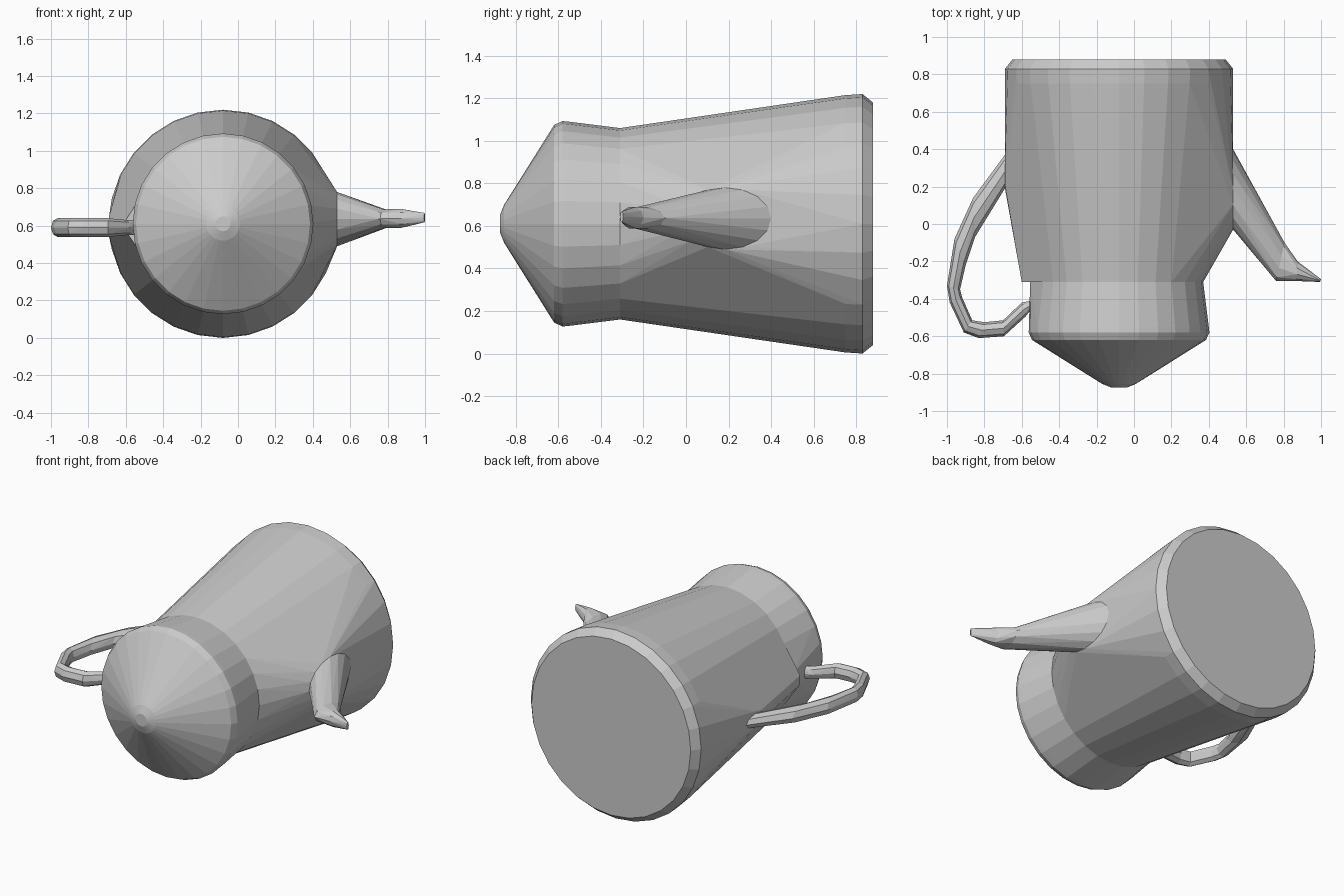
import bpy, bmesh
from math import cos, sin, tau, hypot

if "Cube" in bpy.data.objects:
    bpy.data.objects.remove(bpy.data.objects["Cube"])

CX, CZ = -0.08, 0.61          # axis of the pot, which lies along y


def hull(name, points):
    """Flat-faced convex solid around a set of points."""
    bm = bmesh.new()
    verts = [bm.verts.new(p) for p in points]
    bmesh.ops.convex_hull(bm, input=verts)
    bmesh.ops.delete(bm, geom=[v for v in bm.verts if not v.link_faces], context='VERTS')
    bmesh.ops.dissolve_limit(bm, angle_limit=0.01, verts=bm.verts[:], edges=bm.edges[:])
    bmesh.ops.recalc_face_normals(bm, faces=bm.faces[:])
    me = bpy.data.meshes.new(name)
    bm.to_mesh(me)
    bm.free()
    ob = bpy.data.objects.new(name, me)
    bpy.context.collection.objects.link(ob)
    return ob


def rings(profile, n):
    """Circles around the pot axis from (y, radius) pairs."""
    return [(CX + r * cos(tau * i / n), y, CZ + r * sin(tau * i / n))
            for y, r in profile for i in range(n)]


def section(a, b, z, h, n):
    """Upright oval spanning two points in the xy plane."""
    pts = []
    for i in range(n):
        t = 0.5 + 0.5 * cos(tau * i / n)
        pts.append((a[0] + (b[0] - a[0]) * t, a[1] + (b[1] - a[1]) * t,
                    z + h * sin(tau * i / n)))
    return pts


# Where the spout and handle meet the body
spout_root = section((0.53, -0.03), (0.53, 0.40), 0.635, 0.145, 16)
handle_root = section((-0.69, 0.19), (-0.69, 0.37), 0.595, 0.05, 8)

# Tapered body, widened to take the spout and handle roots
hull("body", rings([(-0.31, 0.45), (0.75, 0.605), (0.83, 0.61), (0.88, 0.57)], 28)
     + spout_root + handle_root + [(-0.60, -0.31, 0.57), (-0.60, -0.31, 0.63)])

# Collar and conical lid
hull("lid", rings([(-0.31, 0.45), (-0.55, 0.48), (-0.58, 0.483), (-0.62, 0.465),
                   (-0.855, 0.09), (-0.875, 0.04)], 28)
     + [(-0.555, -0.31, 0.56), (-0.555, -0.31, 0.635)])

# Spout, in three straight pieces
spout = [spout_root,
         section((0.76, -0.305), (0.805, -0.10), 0.637, 0.053, 10),
         section((0.87, -0.305), (0.875, -0.20), 0.639, 0.053, 10),
         section((0.995, -0.31), (1.0, -0.295), 0.643, 0.025, 8)]
for i in range(3):
    hull("spout_%d" % (i + 1), spout[i] + spout[i + 1])

# Looped handle: inner and outer edge points along the bend
bend = [((-0.69, 0.19), (-0.69, 0.37)), ((-0.85, -0.07), (-0.86, 0.14)),
        ((-0.90, -0.22), (-0.96, -0.08)), ((-0.93, -0.35), (-1.0, -0.33)),
        ((-0.92, -0.39), (-0.985, -0.42)), ((-0.865, -0.515), (-0.91, -0.58)),
        ((-0.80, -0.525), (-0.83, -0.61)), ((-0.70, -0.515), (-0.695, -0.60)),
        ((-0.60, -0.42), (-0.58, -0.495)), ((-0.545, -0.41), (-0.545, -0.45))]
cuts = [section(a, b, 0.59, 0.05 if hypot(b[0], b[1]) > 0.85 else 0.04, 8) for a, b in bend]
for i in range(len(cuts) - 1):
    hull("handle_%d" % (i + 1), cuts[i] + cuts[i + 1])
